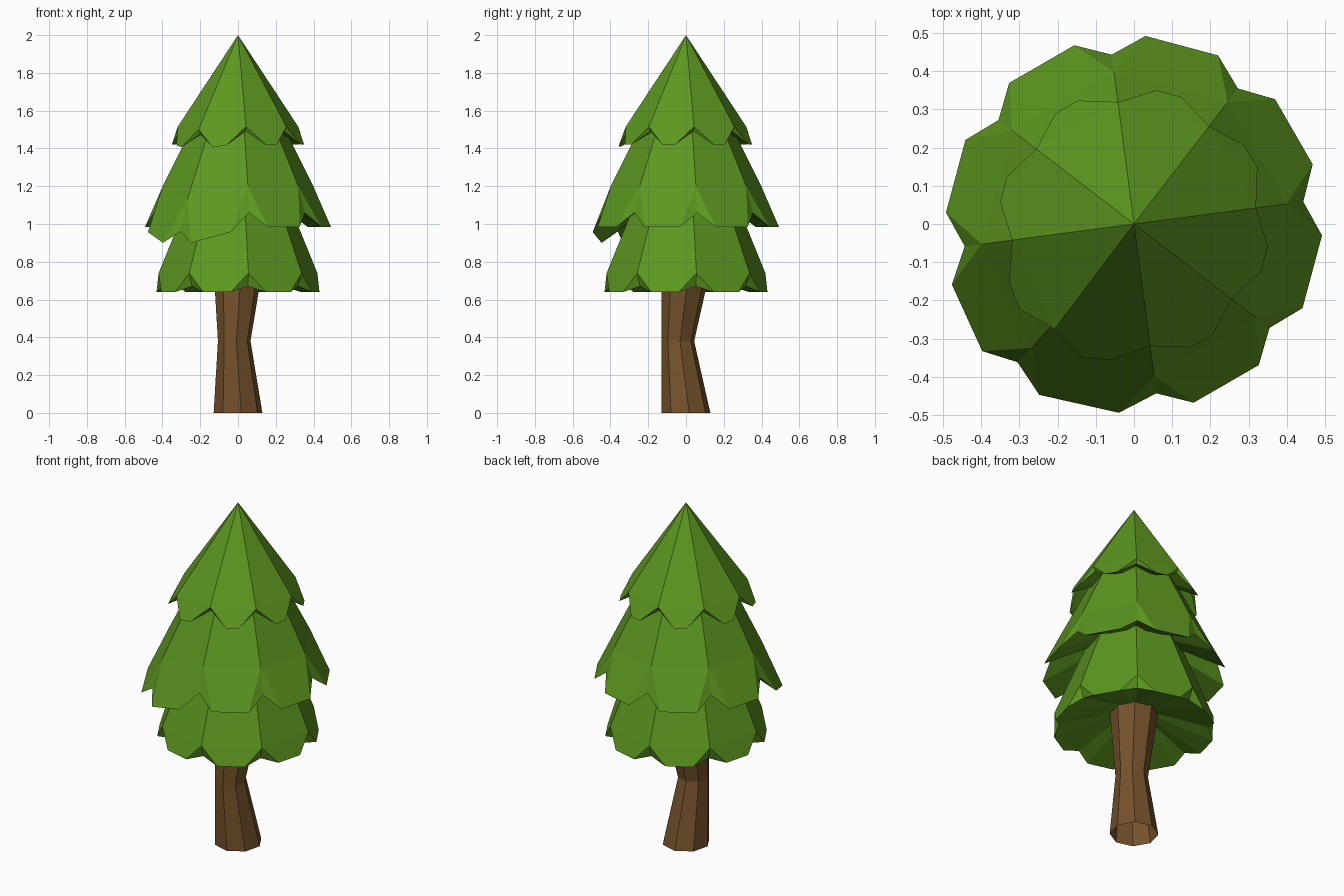
import bpy, bmesh
from math import sin, cos, radians
from mathutils import Vector

if "Cube" in bpy.data.objects:
    bpy.data.objects.remove(bpy.data.objects["Cube"])

SIDES, STEP, TURN = 8, 45.0, 7.5
DROOP = 5  # index of the sagging corner


def polar(r, deg, z):
    return Vector((r * cos(radians(deg)), r * sin(radians(deg)), z))


def material(name, color):
    m = bpy.data.materials.new(name)
    m.diffuse_color = (*color, 1)
    m.use_nodes = True
    m.node_tree.nodes["Principled BSDF"].inputs["Base Color"].default_value = m.diffuse_color
    return m


def finish(bm, name, mat):
    bmesh.ops.recalc_face_normals(bm, faces=bm.faces)
    me = bpy.data.meshes.new(name)
    bm.to_mesh(me)
    bm.free()
    me.materials.append(mat)
    bpy.context.collection.objects.link(bpy.data.objects.new(name, me))


def foliage_tier(name, mat, top, knee, tip, spread, under_z,
                 valley=None, notch=None, sag=(0, 0, 0)):
    """Eight-lobed skirt; top, knee, valley, notch and tip are (radius, height) pairs."""
    bm = bmesh.new()
    sag = Vector(sag)

    def vert(pair, deg, weight=0):
        return bm.verts.new(polar(pair[0], deg, pair[1]) + sag * weight)

    apex = bm.verts.new((0, 0, top[1]))
    under = bm.verts.new((0, 0, under_z))
    T, K, V, N, tips = [], [], [], [], []
    for i in range(SIDES):
        a, mid = TURN + i * STEP, TURN + (i + 0.5) * STEP
        low = i == DROOP
        T.append(vert(top, a) if top[0] else apex)
        K.append(vert(knee, a, 0.7 * low if valley else low))
        V.append(vert(valley, a, low) if valley else K[-1])
        N.append(vert(notch, a, low) if notch else V[-1])
        w1, w2 = (0.85, 0.28) if low else (0.28, 0.85) if i == DROOP - 1 else (0, 0)
        tips.append((vert(tip, mid - spread, w1), vert(tip, mid + spread, w2)))
    for i in range(SIDES):
        j = (i + 1) % SIDES
        p, q = tips[i]
        # outer slope
        if top[0]:
            bm.faces.new((apex, T[i], T[j]))
            bm.faces.new((T[i], K[i], K[j], T[j]))
        else:
            bm.faces.new((apex, K[i], K[j]))
        bm.faces.new((K[i], p, q, K[j]))
        if valley:
            bm.faces.new((K[i], V[i], p))
            bm.faces.new((K[j], q, V[j]))
        # recessed notch between lobes
        if notch:
            bm.faces.new((V[i], N[i], p))
            bm.faces.new((V[j], q, N[j]))
        # hollow underside
        for e in ((N[i], p), (p, q), (q, N[j])):
            bm.faces.new((under, *e))
    finish(bm, name, mat)


green = material("leaf_green", (0.11, 0.31, 0.014))
brown = material("bark_brown", (0.18, 0.085, 0.025))

# Bent octagonal trunk, open at the ground: (centre x, centre y, radius, z)
bm = bmesh.new()
rings = []
for cx, cy, r, z in ((0, 0, 0.13, 0), (-0.02, -0.043, 0.087, 0.38), (0, 0, 0.13, 0.76)):
    rings.append([bm.verts.new(polar(r, TURN + i * STEP, z) + Vector((cx, cy, 0)))
                  for i in range(SIDES)])
for a, b in zip(rings, rings[1:]):
    for i in range(SIDES):
        j = (i + 1) % SIDES
        bm.faces.new((a[i], a[j], b[j], b[i]))
finish(bm, "trunk", brown)

# Three overlapping foliage tiers; the upper two sag at one corner
foliage_tier("lower_foliage", green, (0.235, 1.2), (0.424, 0.74), (0.433, 0.64), 10, 0.78,
             notch=(0.4, 0.67))
foliage_tier("middle_foliage", green, (0.2, 1.6), (0.402, 1.2), (0.493, 0.985), 11.5, 1.25,
             valley=(0.447, 1.06), sag=(-0.033, -0.007, -0.1))
foliage_tier("upper_foliage", green, (0, 2.0), (0.322, 1.515), (0.355, 1.42), 5.5, 1.6,
             notch=(0.308, 1.49), sag=(-0.012, -0.02, -0.015))
